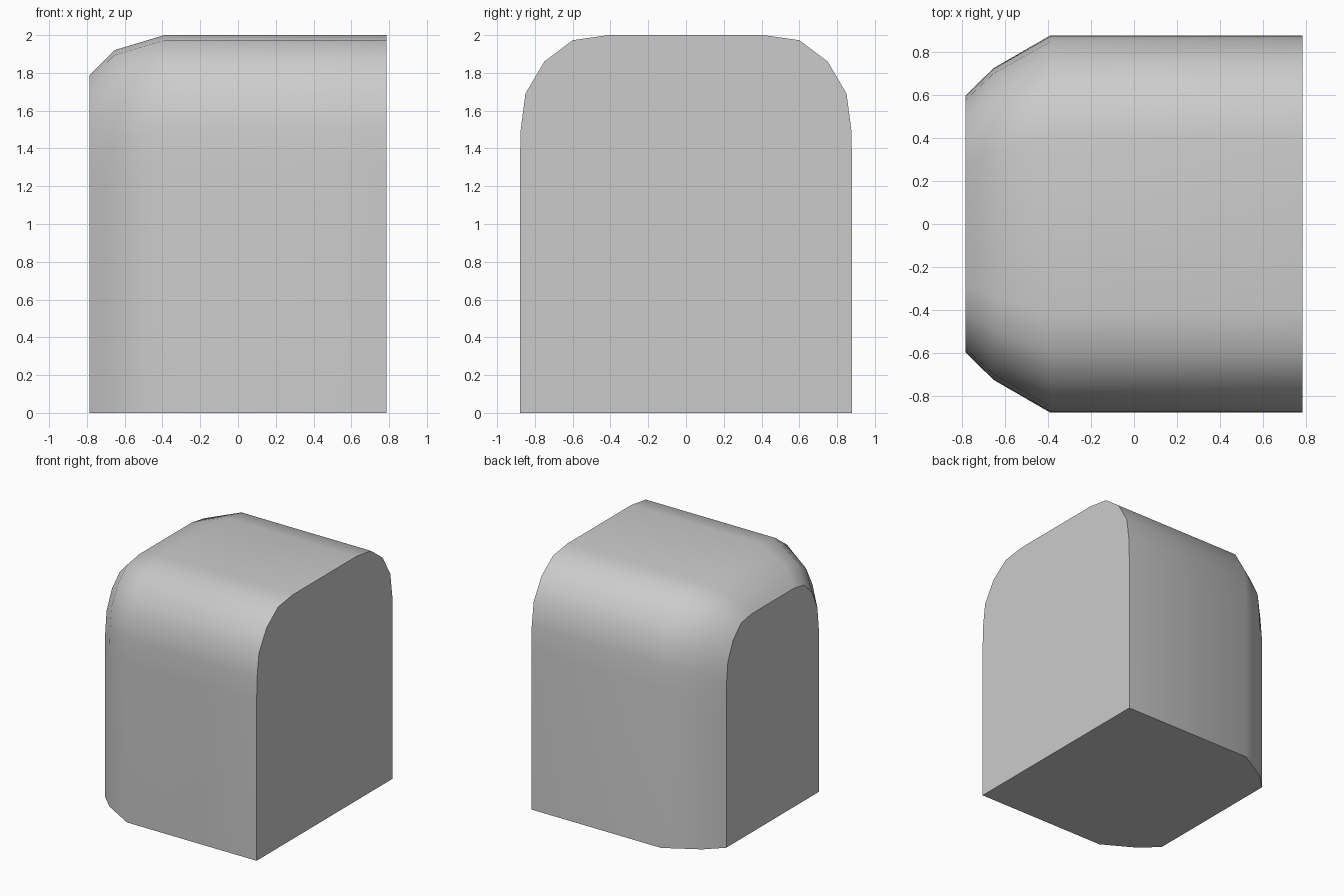
import bpy, bmesh, math

if "Cube" in bpy.data.objects:
    bpy.data.objects.remove(bpy.data.objects["Cube"])

# Right half of the arched cross-section (y, z), bottom to top
half = [(0.88, 0), (0.88, 1.3), (0.875, 1.5), (0.85, 1.69),
        (0.75, 1.86), (0.6, 1.973), (0.41, 2.0)]
profile = half + [(-y, z) for y, z in reversed(half)]

# Stations along x: (x, width scale, height scale)
stations = [(0.785, 1, 1), (-0.39, 1, 1), (-0.655, 0.826, 0.96), (-0.785, 0.682, 0.895)]

bm = bmesh.new()
rings = [[bm.verts.new((x, y * sy, z * sz)) for y, z in profile]
         for x, sy, sz in stations]
n = len(profile)

# Side walls, roof and tapered shoulder
for a, b in zip(rings, rings[1:]):
    for i in range(n - 1):
        bm.faces.new((a[i], a[i + 1], b[i + 1], b[i]))

# Flat end caps and base
bm.faces.new(rings[0])
bm.faces.new(rings[-1])
bm.faces.new([r[0] for r in rings] + [r[-1] for r in reversed(rings)])
bmesh.ops.recalc_face_normals(bm, faces=bm.faces)

mesh = bpy.data.meshes.new("rounded_block")
bm.to_mesh(mesh)
bm.free()
block = bpy.data.objects.new("rounded_block", mesh)
bpy.context.collection.objects.link(block)

# Smooth shoulders, crisp caps
bpy.context.view_layer.objects.active = block
block.select_set(True)
bpy.ops.object.shade_smooth_by_angle(angle=math.radians(35))
